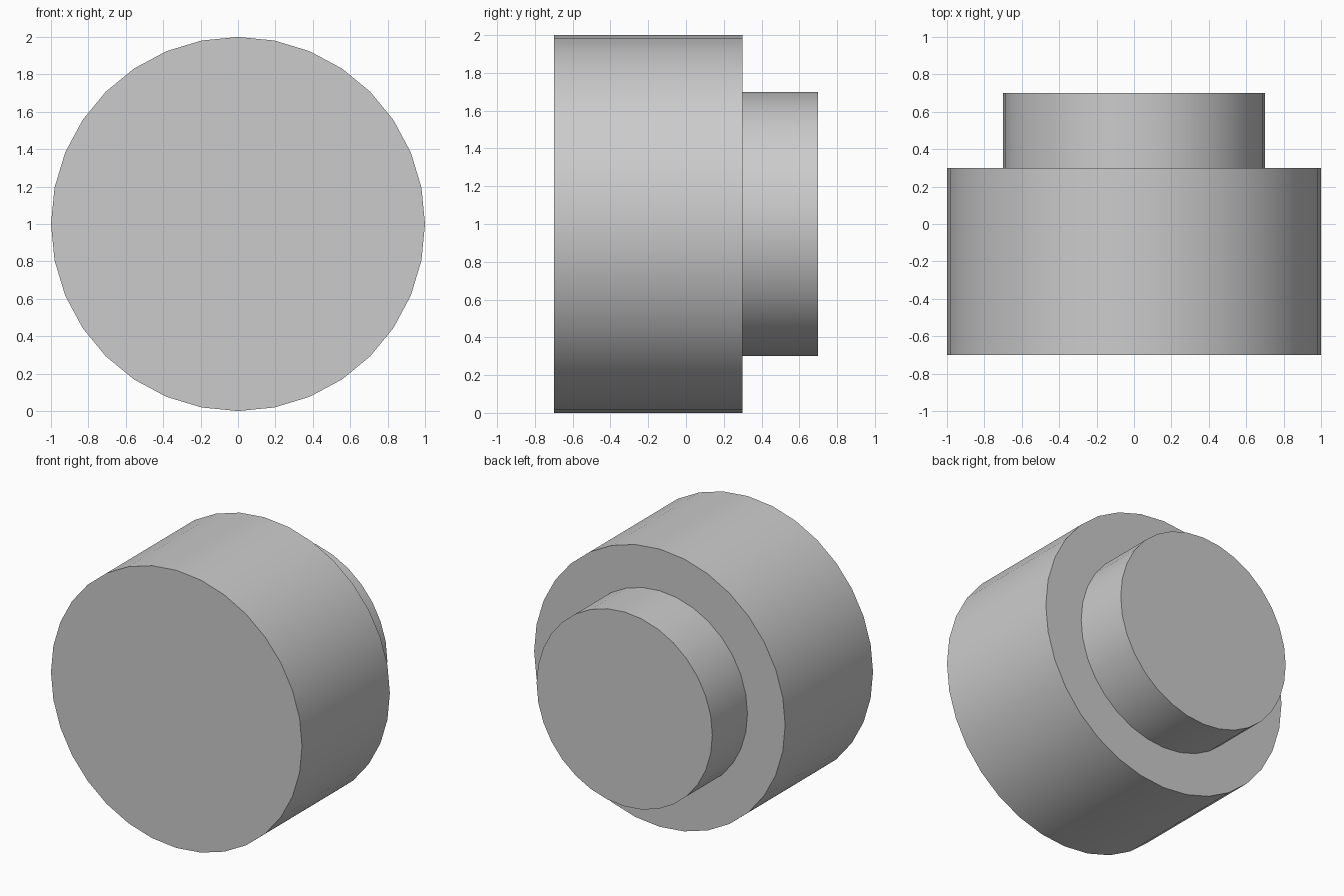
import bpy
import math

cube = bpy.data.objects.get("Cube")
if cube:
    bpy.data.objects.remove(cube, do_unlink=True)

GREY = (0.6, 0.6, 0.6, 1.0)
grey = bpy.data.materials.new("plain grey")
grey.use_nodes = True
grey.diffuse_color = GREY
grey.node_tree.nodes["Principled BSDF"].inputs["Base Color"].default_value = GREY


def drum(name, radius, y_front, y_back):
    """Smooth 32-sided cylinder lying along y, centred at z = 1."""
    bpy.ops.mesh.primitive_cylinder_add(
        vertices=32, radius=radius, depth=y_back - y_front,
        location=(0, (y_front + y_back) / 2, 1), rotation=(math.pi / 2, 0, 0))
    obj = bpy.context.object
    obj.name = name
    obj.data.materials.append(grey)
    bpy.ops.object.shade_smooth_by_angle(angle=math.radians(30))
    return obj


# Wide front body and the narrower stub behind it
drum("main_body", 1.0, -0.7, 0.3)
drum("rear_stub", 0.7, 0.3, 0.7)
